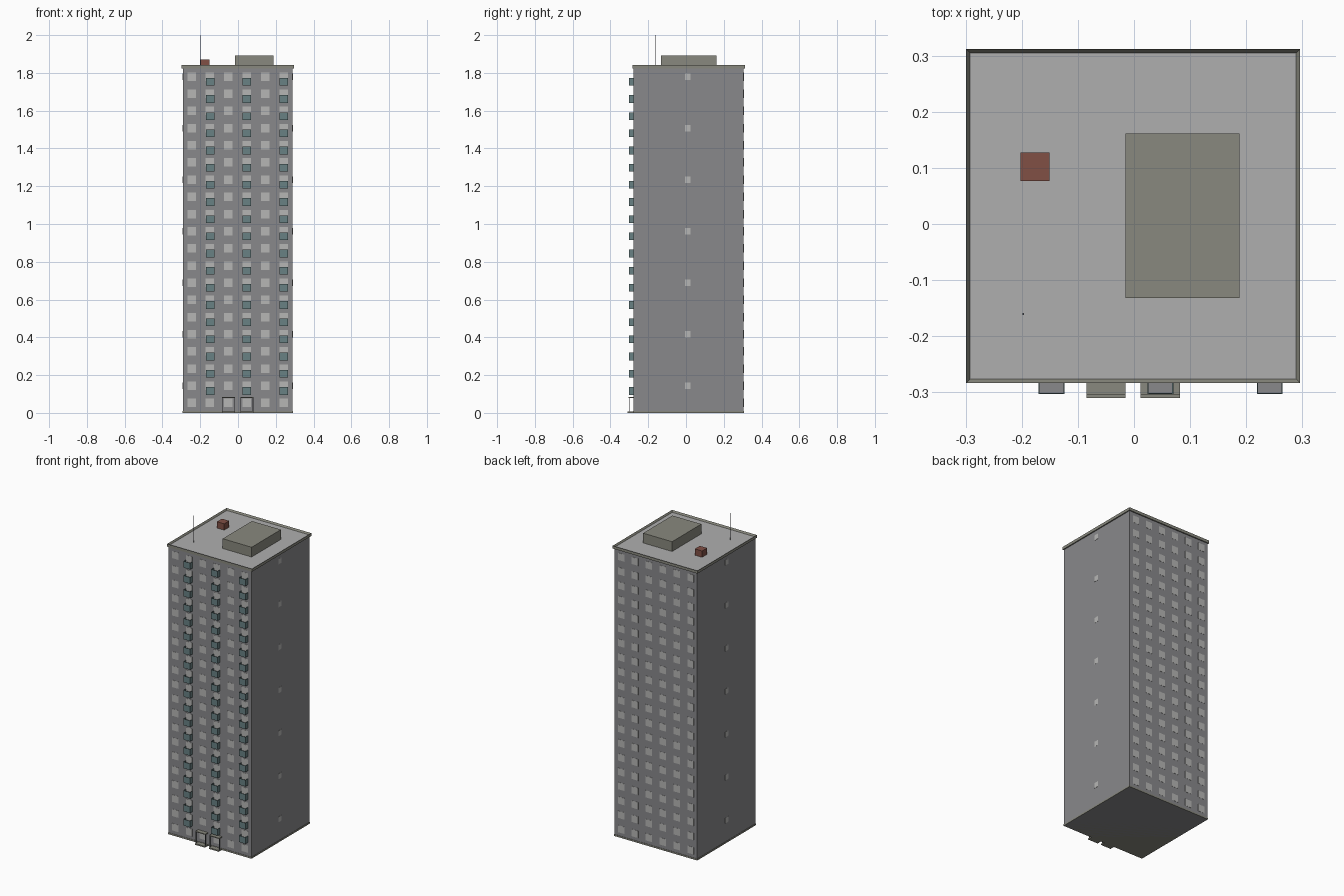
import bpy, bmesh
from mathutils import Matrix, Vector

if "Cube" in bpy.data.objects:
    bpy.data.objects.remove(bpy.data.objects["Cube"])


def material(name, rgb):
    m = bpy.data.materials.new(name)
    m.diffuse_color = (*rgb, 1)
    m.use_nodes = True
    m.node_tree.nodes["Principled BSDF"].inputs["Base Color"].default_value = m.diffuse_color
    return m


WALL = material("wall_grey", (0.25, 0.25, 0.26))
PANE = material("window_grey", (0.47, 0.47, 0.46))
ROOF = material("roof_grey", (0.43, 0.43, 0.43))
STONE = material("stone", (0.25, 0.25, 0.21))
TEAL = material("teal_panel", (0.14, 0.22, 0.23))
BRICK = material("brick", (0.22, 0.08, 0.06))
METAL = material("metal", (0.15, 0.16, 0.18))


def boxes(name, spans, mat):
    """One object from boxes given as (x0, x1, y0, y1, z0, z1)."""
    bm = bmesh.new()
    for x0, x1, y0, y1, z0, z1 in spans:
        size = Matrix.Diagonal((x1 - x0, y1 - y0, z1 - z0, 1))
        mid = Vector(((x0 + x1) / 2, (y0 + y1) / 2, (z0 + z1) / 2))
        bmesh.ops.create_cube(bm, size=1, matrix=Matrix.Translation(mid) @ size)
    return finish(name, bm, mat)


def finish(name, bm, *mats):
    me = bpy.data.meshes.new(name)
    bm.to_mesh(me)
    bm.free()
    for m in mats:
        me.materials.append(m)
    ob = bpy.data.objects.new(name, me)
    bpy.context.collection.objects.link(ob)
    return ob


X0, X1, Y0, Y1 = -0.292, 0.289, -0.278, 0.305
FLOOR = 0.0909
COLS = [-0.246 + i * 0.0975 for i in range(6)]
ROWS = [0.053 + i * FLOOR for i in range(20)]

# Tower and plinth
boxes("tower", [(X0, X1, Y0, Y1, 0, 1.825)], WALL)
boxes("plinth", [(X0 - .002, X1 + .002, Y0 - .002, Y1 + .002, 0, 0.01)], STONE)

# Roof slab with a raised rim
bm = bmesh.new()
bmesh.ops.create_cube(bm, size=1, matrix=Matrix.Translation((-0.0015, 0.0145, 1.832))
                      @ Matrix.Diagonal((0.595, 0.595, 0.018, 1)))
bm.normal_update()
top = max(bm.faces, key=lambda f: f.calc_center_median().z)
bmesh.ops.inset_region(bm, faces=[top], thickness=0.01)
bmesh.ops.translate(bm, verts=top.verts, vec=(0, 0, -0.011))
top.material_index = 1
finish("roof_parapet", bm, STONE, ROOF)

# Windows, nearly flush with the walls
T, H = 0.001, 0.0225
for name, y in (("front_windows", Y0), ("back_windows", Y1)):
    boxes(name, [(x - H, x + H, y - T, y + T, z - H, z + H)
                 for x in COLS for z in ROWS], PANE)
for name, x in (("left_windows", X0), ("right_windows", X1)):
    boxes(name, [(x - T, x + T, -0.006, 0.024, z - .017, z + .017)
                 for z in ROWS[1::3]], PANE)

# Balconies: floor slab and three thin panels, open at the top
floors, panels = [], []
YB, W = -0.303, 0.002
for x in (-0.147, 0.047, 0.242):
    a, b = x - 0.023, x + 0.023
    for i in range(19):
        z = 0.096 + i * FLOOR
        t = z + 0.041
        floors.append((a + W, b - W, YB + W, Y0, z, z + 0.004))
        panels += [(a, b, YB, YB + W, z, t),
                   (a, a + W, YB + W, Y0, z, t),
                   (b - W, b, YB + W, Y0, z, t)]
boxes("balcony_floors", floors, WALL)
boxes("balcony_panels", panels, TEAL)

# Two entrance porches: step, thin posts and canopy
for side, x in (("left", -0.050), ("right", 0.047)):
    a, b = x - 0.035, x + 0.035
    boxes(side + "_step", [(a, b, -0.31, Y0, 0, 0.008)], STONE)
    boxes(side + "_canopy", [(a, b, -0.305, Y0, 0.079, 0.084)], STONE)
    boxes(side + "_posts", [(p, p + 0.004, -0.303, -0.299, 0.008, 0.079)
                            for p in (a, b - 0.004)], METAL)

# Rooftop plant room, chimney and antenna
boxes("plant_room", [(-0.015, 0.188, -0.132, 0.161, 1.828, 1.892)], STONE)
boxes("chimney", [(-0.202, -0.151, 0.077, 0.127, 1.828, 1.87)], BRICK)
boxes("antenna", [(-0.199, -0.196, -0.162, -0.159, 1.828, 2.0)], METAL)
